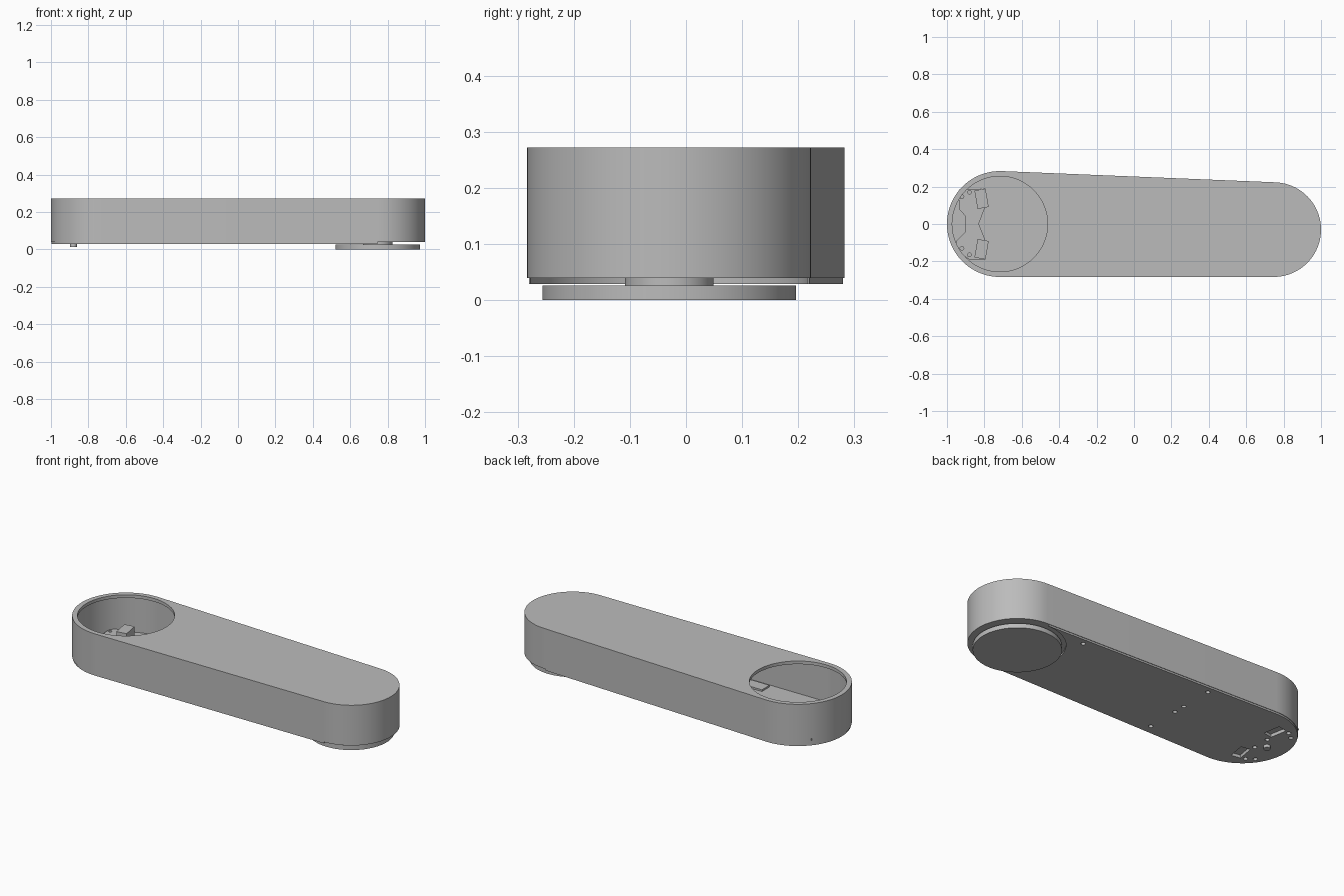
import bpy, bmesh
from math import sin, cos, radians
from mathutils import Matrix, Vector

if "Cube" in bpy.data.objects:
    bpy.data.objects.remove(bpy.data.objects["Cube"])

grey = bpy.data.materials.new("plain grey")
grey.use_nodes = True
grey.diffuse_color = (0.5, 0.5, 0.5, 1)
grey.node_tree.nodes["Principled BSDF"].inputs["Base Color"].default_value = (0.5, 0.5, 0.5, 1)

WIDE_X, WIDE_R = -0.717, 0.283      # end with the round opening
FOOT_X, FOOT_Y, FOOT_R = 0.747, -0.03, 0.253   # end with the turntable


def prism(name, points, z0, z1):
    """Extrude a flat outline between two heights."""
    bm = bmesh.new()
    face = bm.faces.new([bm.verts.new((x, y, z0)) for x, y in points])
    top = bmesh.ops.extrude_face_region(bm, geom=[face], use_keep_orig=True)["geom"]
    verts = [v for v in top if isinstance(v, bmesh.types.BMVert)]
    bmesh.ops.translate(bm, verts=verts, vec=(0, 0, z1 - z0))
    bmesh.ops.recalc_face_normals(bm, faces=bm.faces)
    mesh = bpy.data.meshes.new(name)
    bm.to_mesh(mesh)
    bm.free()
    mesh.materials.append(grey)
    obj = bpy.data.objects.new(name, mesh)
    bpy.context.collection.objects.link(obj)
    return obj


def arc(cx, cy, r, a0, a1, n):
    angles = [radians(a0 + (a1 - a0) * i / n) for i in range(n + 1)]
    return [(cx + r * cos(a), cy + r * sin(a)) for a in angles]


def outline(inset):
    return (arc(WIDE_X, 0, WIDE_R - inset, 88, 270, 48)
            + arc(FOOT_X, FOOT_Y, FOOT_R - inset, -90, 88, 48))


def disc(name, x, y, r, z0, z1, n=32):
    return prism(name, arc(x, y, r, 0, 360, n)[:-1], z0, z1)


def box(name, x, y, sx, sy, z0, z1, turn=0):
    rot = Matrix.Rotation(radians(turn), 2)
    corners = [(-sx, -sy), (sx, -sy), (sx, sy), (-sx, sy)]
    points = [Vector((x, y)) + rot @ Vector(c) / 2 for c in corners]
    return prism(name, points, z0, z1)


def cut(obj, cutters):
    for c in cutters:
        mod = obj.modifiers.new("cut", "BOOLEAN")
        mod.operation = "DIFFERENCE"
        mod.solver = "EXACT"
        mod.object = c
        bpy.context.view_layer.objects.active = obj
        bpy.ops.object.modifier_apply(modifier=mod.name)
        bpy.data.objects.remove(c)


def smooth(obj):
    bpy.ops.object.select_all(action="DESELECT")
    obj.select_set(True)
    bpy.context.view_layer.objects.active = obj
    bpy.ops.object.shade_smooth_by_angle(angle=radians(30))


def floor_cutters():
    """Connector slots and screw holes through the floor."""
    result = []
    for s in (1, -1):
        result.append(box("slot", -0.82, s * 0.135, 0.055, 0.1, 0.0, 0.06, s * 10))
        for x, y in ((-0.3, 0.225), (-0.3, 0.035), (-0.92, 0.14), (-0.88, 0.17), (-0.84, 0.05)):
            result.append(disc("hole", x, s * y, 0.012, 0.0, 0.045, 16))
    result.append(disc("hole", 0.5, 0.195, 0.012, 0.0, 0.045, 16))
    return result


# Hollow housing with a round opening in its top
housing = prism("housing", outline(0), 0.039, 0.272)
cut(housing, [prism("cavity", outline(0.013), 0.05, 0.254),
              disc("opening", WIDE_X, 0, 0.255, 0.2, 0.4, 96)] + floor_cutters())

# Thin bottom plate cleared around the turntable
plate = prism("bottom_plate", outline(0.003), 0.029, 0.039)
cut(plate, [disc("clearance", FOOT_X, FOOT_Y, 0.247, 0.0, 0.1, 96),
            box("clearance_end", FOOT_X + 0.2, FOOT_Y, 0.4, 0.52, 0.0, 0.1)] + floor_cutters())

# Turntable foot on a short neck
turntable = disc("turntable_foot", FOOT_X, FOOT_Y, 0.226, 0, 0.026, 96)
neck = disc("turntable_neck", FOOT_X, FOOT_Y, 0.079, 0.026, 0.04, 48)
peg = disc("underside_peg", -0.88, 0, 0.018, 0.012, 0.03, 24)

# Circuit board with a notched outline, inside the opening
board = prism("circuit_board",
              [(-0.935, 0.185), (-0.8, 0.185), (-0.8, 0.08), (-0.83, 0), (-0.8, -0.075),
               (-0.8, -0.19), (-0.88, -0.19), (-0.95, -0.14), (-0.95, -0.09),
               (-0.9, -0.04), (-0.9, 0.04), (-0.935, 0.08)], 0.06, 0.07)
cut(board, [disc("hole", x, y, 0.01, 0.0, 0.1, 16)
            for x, y in ((-0.92, 0.145), (-0.92, -0.13), (-0.88, 0.17), (-0.88, -0.165))])

parts = [housing, plate, turntable, neck, peg, board]

# Paired connectors, board posts and floor tabs
for s, side in ((1, "back"), (-1, "front")):
    parts.append(box(side + "_connector", -0.815, s * 0.135, 0.06, 0.1, 0.045, 0.115, s * 10))
    parts.append(disc(side + "_board_post", -0.86, s * 0.06, 0.01, 0.05, 0.075, 16))
    parts.append(box(side + "_floor_tab", -0.3, s * 0.215, 0.12, 0.07, 0.05, 0.06))

for part in parts:
    smooth(part)
